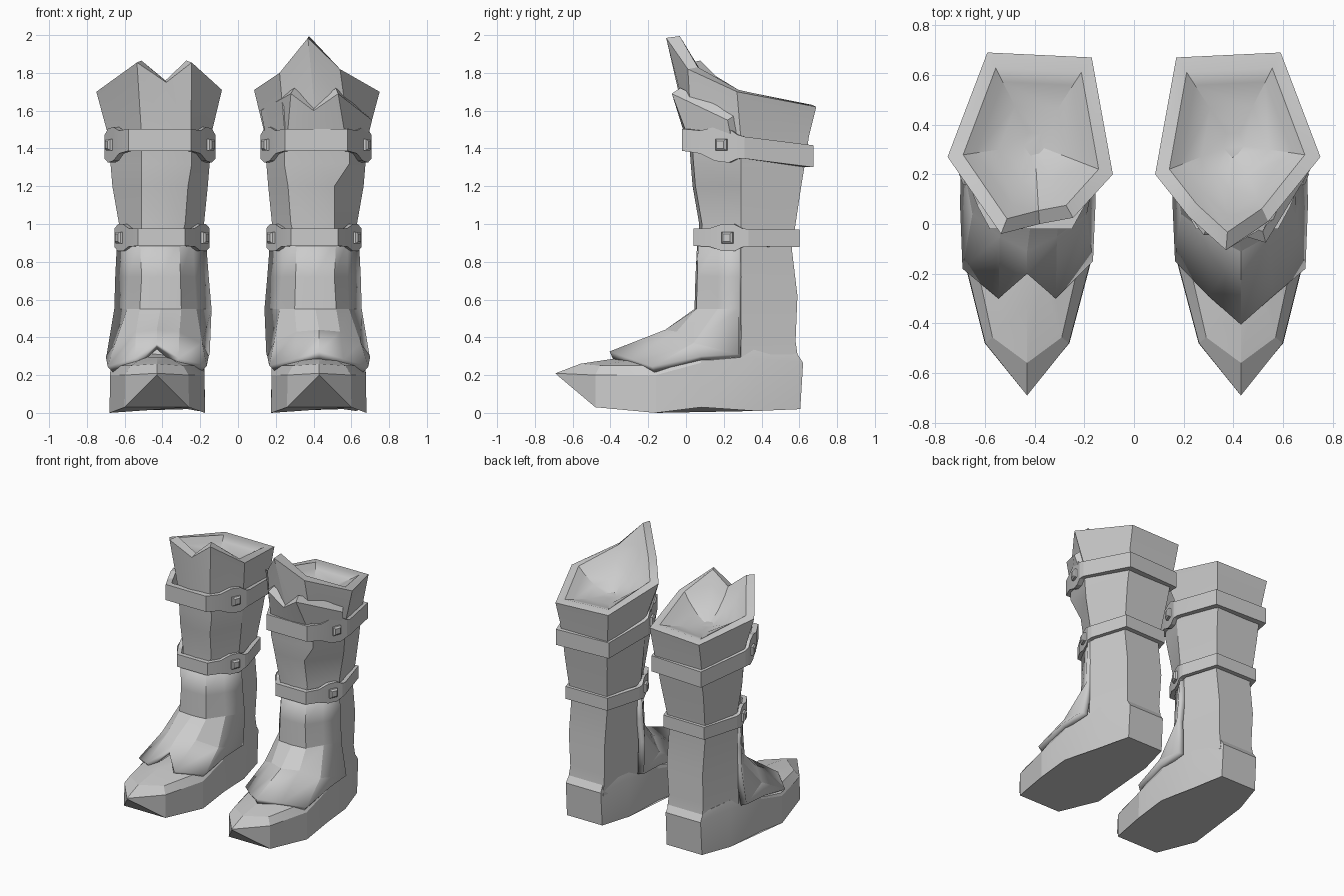
import bpy, bmesh, math
from mathutils import Vector

if "Cube" in bpy.data.objects:
    bpy.data.objects.remove(bpy.data.objects["Cube"])

grey = bpy.data.materials.new("grey leather")
grey.diffuse_color = (0.6, 0.6, 0.6, 1)
grey.use_nodes = True
grey.node_tree.nodes["Principled BSDF"].inputs["Base Color"].default_value = grey.diffuse_color
CX = 0.43  # distance of each boot from the middle


def make(name, verts, faces, s, closed=True, thick=0, angle=14):
    """Mesh from boot-local points (x = outward), mirrored by s = +1 / -1."""
    me = bpy.data.meshes.new(name)
    pts = [(s * (CX + v[0]), v[1], v[2]) for v in verts]
    me.from_pydata(pts, [], [f if s > 0 else f[::-1] for f in faces])
    if closed:
        bm = bmesh.new()
        bm.from_mesh(me)
        bmesh.ops.recalc_face_normals(bm, faces=bm.faces)
        bm.to_mesh(me)
        bm.free()
    ob = bpy.data.objects.new(name, me)
    bpy.context.collection.objects.link(ob)
    me.materials.append(grey)
    if thick:
        m = ob.modifiers.new("thickness", "SOLIDIFY")
        m.thickness, m.offset = thick, -1
    bpy.ops.object.select_all(action='DESELECT')
    ob.select_set(True)
    bpy.context.view_layer.objects.active = ob
    bpy.ops.object.shade_smooth_by_angle(angle=math.radians(angle))
    return ob


def loft(rings, wrap=True, caps=True, loop=False):
    """Quads between rows of equal length."""
    n, verts, faces = len(rings[0]), [p for r in rings for p in r], []
    for i in range(len(rings) if loop else len(rings) - 1):
        a, b = i * n, (i + 1) % len(rings) * n
        for j in range(n if wrap else n - 1):
            k = (j + 1) % n
            faces.append([a + j, a + k, b + k, b + j])
    if caps:
        faces += [list(range(n))[::-1], list(range(len(verts) - n, len(verts)))]
    return verts, faces


def sole(s):
    # plan outline with bottom and top heights, tip first then outer side
    plan = [(0, -.69, .2, .21), (.17, -.48, .03, .2), (.25, -.16, 0, .2), (.245, .08, .03, .265),
            (.195, .37, .01, .29), (.125, .605, .02, .265), (-.165, .605, .02, .265), (-.22, .37, .01, .29),
            (-.255, .08, .03, .265), (-.255, -.16, 0, .2), (-.17, -.48, .03, .2)]
    bottom = [(x, y + (.008 if i == 0 else 0), b) for i, (x, y, b, t) in enumerate(plan)]
    top = [(x * .99, y + (.015 if y > .6 else 0), t) for x, y, b, t in plan]
    bevel = [(x * .82, y * .81 if y < -.6 else y * .95, t + .05) if y < 0 else
             (x * .95, y * .96, t + .06) for x, y, b, t in plan]
    crown = [(x * .35, y * .55 + .05, .295 if y < 0 else .34) for x, y, b, t in plan]
    verts, faces = loft([bottom, top, bevel, crown])
    # underside: flat tread plus the raised toe
    faces[-2] = list(range(10, 0, -1))
    faces.append([10, 1, 0])
    make("sole", verts, faces, s)


def shaft(s, rim, flare):
    # z, inner side, outer side, inner front, outer front, front y, back in, back out, back y
    table = [(.24, -.225, .205, -.15, .15, .04, -.17, .125, .6),
             (.38, -.235, .205, -.12, .09, .09, -.165, .115, .58),
             (.62, -.25, .2, -.11, .07, .09, -.175, .12, .59),
             (.87, -.245, .2, -.11, .08, .08, -.175, .12, .56),
             (1.0, -.25, .2, -.15, .08, .085, -.185, .13, .58),
             (1.2, -.27, .235, -.165, .08, .05, -.21, .14, .61),
             (1.32, -.28, .245, -.185, .08 + flare, .04, -.22, .14, .63),
             (1.46, -.285, .255, -.18, .08 + flare, .03, -.24, .15, .65)]
    rings = [[(bi, by, z), (bo, by, z), (so, .29, z), (fo, fy, z), ((fi + fo) / 2, fy - .015, z),
              (fi, fy, z), (si, .27, z)] for z, si, so, fi, fo, fy, bi, bo, by in table]
    # flared top edge, rim and shallow dished opening
    top = [(-.26, .67, 1.63), (.16, .69, 1.62), (.32, .27, 1.7)] + rim + [(-.345, .2, 1.71)]
    inner = [(x * .82 - .005, .32 + (y - .32) * .83, z + .01) for x, y, z in top]
    dish = [[(-.03 + (x + .03) * f, .32 + (y - .32) * f, 1.585 + (z - 1.585) * g) for x, y, z in inner]
            for f, g in ((.82, .66), (.5, .25), (.15, 0))]
    make("boot_shaft", *loft(rings + [top, inner] + dish), s, angle=28)


def foot_plate(s, edge):
    # plate over the instep, running up the shin; columns go from inner side to outer side
    def row(z, si, so, fi, fo, fy, cy):
        low = lambda a, b: (a + (b - a) * .5, .28 + (fy - .28) * .5, z)
        return [(si, .28, z), low(si, fi), (fi, fy, z), ((fi + fo) / 2, cy, z),
                (fo, fy, z), low(so, fo), (so, .28, z)]
    rows = [edge,
            [(-.28, .28, .31), (-.24, .04, .37), (-.12, -.05, .43), (0, -.11, .44),
             (.11, -.05, .43), (.22, .04, .37), (.265, .28, .31)],
            row(.55, -.29, .225, -.13, .09, .055, .045),
            row(.72, -.275, .22, -.125, .08, .06, .05),
            row(.92, -.26, .21, -.12, .09, .065, .06)]
    make("foot_plate", *loft(rows, wrap=False, caps=False), s, closed=False, thick=.045)


def belt(s, plan, zc, hh):
    """Strap with a widened plate and a stud on each front corner."""
    bi, bo, so, fo, fi, si = plan

    def side(a, b):
        a, b = Vector(a), Vector(b)
        d = (b - a).normalized()
        out = Vector((d.y, -d.x))
        if out.x * a.x < 0:
            out = -out
        pts = [(a, hh)]
        for t, h in ((.1, hh * 1.1), (.24, hh * 1.55), (.46, hh * 1.55), (.7, hh * 1.05)):
            pts.append((a + (b - a) * t + out * .014, h))
        return pts + [(b, hh)], a + (b - a) * .35 + out * .014, d, out

    right, c1, d1, o1 = side(so, fo)
    left, c2, d2, o2 = side(si, fi)
    pts = [(Vector(bi), hh), (Vector(bo), hh)] + right + left[::-1]
    ring = lambda k, f: [(-.02 + (p.x + .02) * f, .32 + (p.y - .32) * f, zc(p.y) + k * h) for p, h in pts]
    make("belt", *loft([ring(-1, 1), ring(1, 1), ring(1, .88), ring(-1, .88)], caps=False, loop=True), s)
    for c, d, o in ((c1, d1, o1), (c2, d2, o2)):
        rows = []
        for depth, r in ((-.01, .031), (.014, .031), (.024, .02)):
            p = c + o * depth
            rows.append([(p.x + d.x * r * a, p.y + d.y * r * a, zc(p.y) + r * b)
                         for a, b in ((-1, -1), (1, -1), (1, 1), (-1, 1))])
        make("belt_stud", *loft(rows), s)


def front_flap(s):
    # short notched collar with a thick edge, in front of the pointed cuff
    base = [(-.28, .22, 1.45), (-.17, .015, 1.45), (-.02, 0, 1.45), (.14, .015, 1.45), (.255, .24, 1.45)]
    top = [(-.31, .18, 1.6), (-.15, -.045, 1.69), (-.03, -.035, 1.6), (.1, -.075, 1.69), (.28, .22, 1.55)]
    lip = [(x * .88, y + .045, z + .03) for x, y, z in top]
    back = [(x * .88, y + .05, z) for x, y, z in base]
    verts, faces = loft([base, top, lip, back], wrap=False, caps=False, loop=True)
    faces += [[0, 5, 10, 15], [4, 19, 14, 9]]
    make("front_flap", verts, faces, s)


upper = [(-.255, .655), (.165, .675), (.275, .31), (.15, -.02), (-.18, -.02), (-.31, .31)]
lower = [(-.2, .595), (.14, .6), (.222, .33), (.1, .04), (-.15, .04), (-.28, .33)]
peaked = [(.11, .01, 1.82), (-.06, -.105, 1.985), (-.21, .03, 1.8)]
notched = [(.105, -.04, 1.855), (-.05, 0, 1.75), (-.185, .025, 1.855)]


def vamp_edge(px, py, pz, cy, cz):
    return [(-.275, .08, .3), (-.265, -.15, .25), (-px, py, pz), (0, cy, cz),
            (px, py, pz), (.26, -.18, .245), (.27, .08, .3)]


for s, rim, flare, edge in ((1, peaked, .08, vamp_edge(.13, -.29, .285, -.405, .325)),
                            (-1, notched, 0, vamp_edge(.115, -.3, .29, -.2, .375))):
    sole(s)
    shaft(s, rim, flare)
    foot_plate(s, edge)
    belt(s, upper, lambda y: 1.443 - .125 * y, .058)
    belt(s, lower, lambda y: .93 - .01 * y, .046)
front_flap(1)
